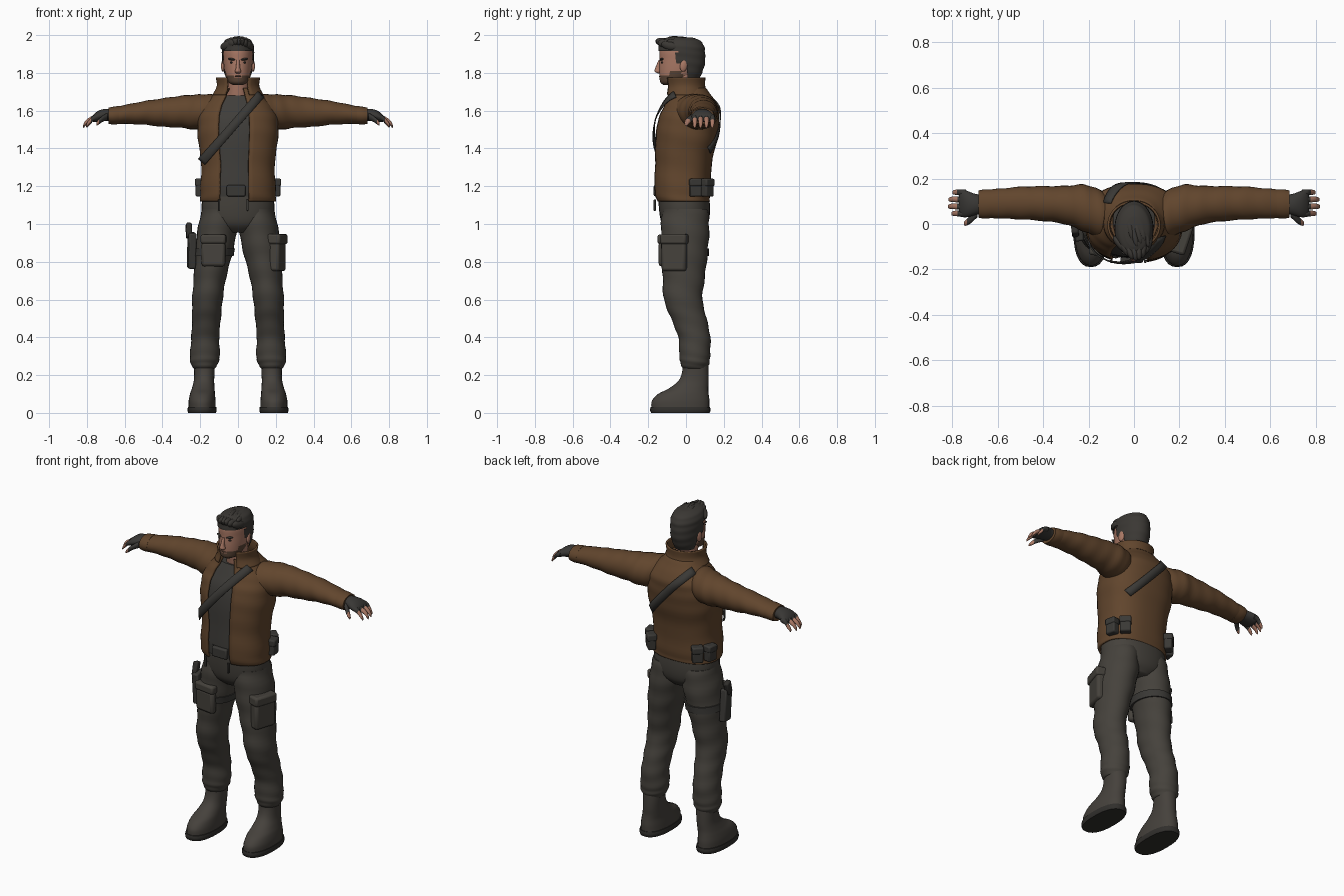
import bpy
import bmesh
from math import sin, cos, radians, pi
from mathutils import Matrix, Euler, Vector

start_cube = bpy.data.objects.get("Cube")
if start_cube:
    bpy.data.objects.remove(start_cube, do_unlink=True)


def colour(name, red, green, blue):
    mat = bpy.data.materials.new(name)
    mat.use_nodes = True
    mat.diffuse_color = (red, green, blue, 1)
    mat.node_tree.nodes["Principled BSDF"].inputs["Base Color"].default_value = (red, green, blue, 1)
    return mat


jacket_brown = colour("jacket brown", .12, .06, .026)
trouser_grey = colour("trouser grey", .06, .054, .045)
shirt_grey = colour("shirt grey", .05, .047, .042)
gear_grey = colour("gear grey", .042, .04, .036)
boot_grey = colour("boot grey", .06, .053, .045)
sole_dark = colour("sole dark", .03, .028, .025)
glove_dark = colour("glove dark", .04, .038, .035)
skin = colour("skin", .4, .19, .13)
hair_dark = colour("hair dark", .043, .039, .034)
beard_brown = colour("beard brown", .1, .058, .036)


def finish(name, mesh_data, mats, mirror=False, shell=0, bevel=0, rule=None, keep=None):
    """Turn a bmesh into a smooth object with materials and modifiers."""
    if keep:
        cut = [f for f in mesh_data.faces if not keep(f.calc_center_median())]
        bmesh.ops.delete(mesh_data, geom=cut, context='FACES')
    if rule:
        for face in mesh_data.faces:
            face.material_index = int(rule(face.calc_center_median()))
    mesh = bpy.data.meshes.new(name)
    mesh_data.to_mesh(mesh)
    mesh_data.free()
    obj = bpy.data.objects.new(name, mesh)
    bpy.context.collection.objects.link(obj)
    for mat in mats:
        mesh.materials.append(mat)
    bpy.ops.object.select_all(action='DESELECT')
    obj.select_set(True)
    bpy.context.view_layer.objects.active = obj
    bpy.ops.object.shade_smooth_by_angle(angle=radians(50))
    if bevel:
        mod = obj.modifiers.new("rounded edges", 'BEVEL')
        mod.width, mod.segments = bevel, 2
    if shell:
        mod = obj.modifiers.new("thickness", 'SOLIDIFY')
        mod.thickness, mod.offset = shell, -1
    if mirror:
        obj.modifiers.new("other side", 'MIRROR')
    return obj


def dense(rings, steps=5):
    """Smoothly interpolate between the given cross-sections."""
    out, last = [], len(rings) - 1
    for i in range(last):
        quad = rings[max(i - 1, 0)], rings[i], rings[i + 1], rings[min(i + 2, last)]
        for k in range(steps):
            t = k / steps
            out.append(tuple(.5 * (2 * b + (c - a) * t + (2 * a - 5 * b + 4 * c - d) * t ** 2
                                   + (3 * b - 3 * c + d - a) * t ** 3) for a, b, c, d in zip(*quad)))
    return out + [rings[last]]


def power_of(value, power):
    return (1 if value >= 0 else -1) * abs(value) ** (2 / power)


def loft(name, rings, *mats, axis='z', sides=28, power=2, gap=None, fold=0, **options):
    """Skin rings of (x, y, z, radius, radius); gap leaves the front open."""
    bm = bmesh.new()
    if gap:
        begin, end = radians(gap[0] - 90), radians(270 - gap[1])
        angles = [begin + (end - begin) * k / sides for k in range(sides + 1)]
    else:
        angles = [2 * pi * k / sides for k in range(sides)]
    rows = []
    for i, (x, y, z, ra, rb) in enumerate(dense(rings)):
        row = []
        for ang in angles:
            swell = 1 + fold * sin(1.3 * i + 2 * sin(ang))
            a = ra * swell * power_of(cos(ang), power)
            b = rb * swell * power_of(sin(ang), power)
            row.append(bm.verts.new((x + a, y + b, z) if axis == 'z' else (x, y + a, z + b)))
        rows.append(row)
    count = len(angles)
    for low, high in zip(rows, rows[1:]):
        for k in range(count - 1 if gap else count):
            n = (k + 1) % count
            bm.faces.new((low[k], low[n], high[n], high[k]))
    if not gap:
        bm.faces.new(rows[0][::-1])
        bm.faces.new(rows[-1])
    return finish(name, bm, mats, **options)


def blob(name, loc, size, mat, rot=(0, 0, 0), **options):
    bm = bmesh.new()
    place = Matrix.LocRotScale(Vector(loc), Euler(rot), Vector(size))
    bmesh.ops.create_uvsphere(bm, u_segments=16, v_segments=10, radius=1, matrix=place)
    return finish(name, bm, [mat], **options)


def box(name, loc, size, mat, turn=0, lean=0, bevel=.008, **options):
    bm = bmesh.new()
    place = Matrix.LocRotScale(Vector(loc), Euler((lean, 0, radians(turn))), Vector(size))
    bmesh.ops.create_cube(bm, size=1, matrix=place)
    return finish(name, bm, [mat], bevel=bevel, **options)


# Jacket body, open at the front, with the shirt inside it
torso = [(0, -.015, 1.12, .2, .14), (0, -.02, 1.18, .2, .15), (0, -.015, 1.32, .195, .152),
         (0, 0, 1.45, .212, .165), (0, .012, 1.55, .212, .163), (0, .025, 1.62, .188, .147),
         (0, .02, 1.68, .135, .115), (0, .01, 1.72, .1, .095)]
loft("jacket_body", torso, jacket_brown, power=2.4, gap=(13, 25), sides=48, fold=.008, shell=.012)
loft("shirt", [(x, y, z, a - .02, b - .02) for x, y, z, a, b in torso[:-1]], shirt_grey, power=2.4)
loft("collar", [(0, 0, 1.685, .135, .115), (0, -.003, 1.73, .113, .105), (0, -.005, 1.775, .118, .108)],
     jacket_brown, gap=(28, 30), shell=.01)
for side in (-1, 1):
    box("zip_pull", (side * .075 - .025, -.165, 1.1), (.012, .012, .06), gear_grey, bevel=.003)

# Sleeves and cuffs
loft("sleeves", [(.1, .03, 1.6, .09, .08), (.15, .045, 1.595, .105, .092), (.22, .07, 1.592, .104, .093),
                 (.3, .083, 1.594, .085, .085), (.4, .09, 1.59, .077, .075), (.5, .092, 1.588, .072, .062),
                 (.6, .09, 1.58, .065, .05), (.675, .088, 1.573, .06, .043)],
     jacket_brown, axis='x', fold=.02, mirror=True)
loft("cuffs", [(.63, .089, 1.577, .063, .048), (.66, .088, 1.574, .064, .047), (.685, .088, 1.573, .06, .043)],
     jacket_brown, axis='x', mirror=True)

# Half-finger gloves with bare fingertips
loft("glove_palms", [(.66, .088, 1.575, .04, .03), (.7, .086, 1.578, .047, .032), (.735, .088, 1.572, .058, .029),
                     (.76, .092, 1.562, .06, .022), (.772, .093, 1.556, .045, .012)],
     glove_dark, axis='x', mirror=True)
for number, reach in enumerate((.785, .8, .797, .78)):
    y = .046 + .031 * number
    loft("finger", [(.74, y, 1.567, .014, .015), (.765, y, 1.56, .014, .015),
                    (reach, y + .001, 1.542, .012, .013), (reach + .016, y, 1.523, .009, .01),
                    (reach + .02, y, 1.514, .004, .005)],
         glove_dark, skin, axis='x', sides=12, mirror=True, rule=lambda c: c.x > .779)
loft("thumbs", [(.69, .05, 1.57, .02, .02), (.718, .022, 1.556, .018, .016), (.738, .007, 1.54, .014, .014),
                (.75, .001, 1.528, .008, .008)], glove_dark, skin, axis='x', sides=12, mirror=True,
     rule=lambda c: c.x > .735)

# Trousers
loft("trouser_hips", [(0, 0, .955, .07, .085), (0, -.005, 1, .165, .122), (0, -.008, 1.08, .192, .135),
                      (0, -.015, 1.2, .182, .133)], trouser_grey, power=2.3)
loft("trouser_legs", [(.178, .048, .235, .056, .066), (.178, .047, .265, .074, .077), (.175, .046, .31, .079, .082),
                      (.173, .044, .4, .074, .085), (.167, .015, .5, .076, .094), (.162, -.015, .6, .081, .102),
                      (.148, -.012, .72, .086, .112), (.128, -.007, .85, .1, .122),
                      (.108, -.005, .98, .104, .128), (.1, -.005, 1.08, .09, .12)],
     trouser_grey, fold=.022, mirror=True)

# Boots
loft("boot_soles", [(.19, -.03, 0, .074, .155), (.19, -.03, .015, .077, .16), (.19, -.03, .032, .075, .157)],
     sole_dark, power=2.4, mirror=True)
loft("boots", [(.19, -.03, .03, .072, .154), (.19, -.028, .065, .071, .152), (.188, -.014, .1, .066, .134),
               (.184, .014, .13, .06, .104), (.18, .04, .17, .054, .08), (.178, .05, .22, .054, .07),
               (.178, .05, .28, .056, .068)], boot_grey, power=2.2, mirror=True)

# Neck and head with a beard along the jaw
loft("neck", [(0, .01, 1.64, .07, .07), (0, -.005, 1.7, .06, .065), (0, -.015, 1.8, .06, .068)], skin)


def bearded(c):
    mouth = abs(c.x) < .024 and c.z > 1.772 and c.y < -.1
    jaw = c.z < 1.786 or (-.085 < c.y < -.02 and c.z < 1.815)
    return jaw and not mouth


loft("head", [(0, -.088, 1.735, .026, .03), (0, -.076, 1.75, .05, .06), (0, -.05, 1.78, .065, .09),
              (0, -.034, 1.82, .073, .108), (0, -.026, 1.87, .077, .114), (0, -.025, 1.92, .077, .114),
              (0, -.025, 1.96, .06, .092), (0, -.025, 1.98, .03, .05)],
     skin, beard_brown, sides=40, rule=bearded)
loft("nose", [(0, -.144, 1.798, .01, .008), (0, -.149, 1.808, .017, .017), (0, -.147, 1.828, .011, .015),
              (0, -.137, 1.868, .008, .008)], skin, sides=12)
blob("lips", (0, -.137, 1.782), (.02, .006, .004), beard_brown)
blob("eyes", (.032, -.127, 1.855), (.012, .006, .005), hair_dark, mirror=True)
blob("eyebrows", (.033, -.129, 1.872), (.022, .009, .006), hair_dark, rot=(0, -.12, .25), mirror=True)
blob("ears", (.079, -.012, 1.838), (.01, .02, .032), skin, rot=(-.15, 0, .2), mirror=True)


# Hair with a swept-up fringe
def hairline(c):
    return c.z > 1.918 or (c.y > -.05 and c.z > 1.855) or (c.y > .005 and c.z > 1.765)


loft("hair", [(0, 0, 1.76, .058, .066), (0, -.008, 1.8, .074, .093), (0, -.015, 1.85, .082, .115),
              (0, -.02, 1.9, .085, .121), (0, -.025, 1.94, .084, .121), (0, -.03, 1.972, .069, .104),
              (0, -.035, 1.988, .038, .065)], hair_dark, sides=40, fold=.012, keep=hairline)
for number in range(7):
    across = (number - 3) / 3
    blob("fringe_lock", (.062 * across, -.118 + .03 * across ** 2, 1.962 - .018 * across ** 2),
         (.017, .046, .023), hair_dark, rot=(-.25 + .1 * (number % 2), 0, -.5 * across + .2))
    blob("crown_lock", (.05 * across, -.045 + .012 * (number % 3), 1.976 - .014 * across ** 2),
         (.016, .06, .018), hair_dark, rot=(-.1, 0, .25))


# Shoulder strap, laid over the torso surface
def on_torso(x, z, facing):
    rings = dense(torso)
    for low, high in zip(rings, rings[1:]):
        if low[2] <= z <= high[2]:
            t = (z - low[2]) / (high[2] - low[2])
            _, y, _, a, b = (p + (q - p) * t for p, q in zip(low, high))
            inside = min(abs(x) / (a + .01), .99)
            return Vector((x, y + facing * (b + .009) * (1 - inside ** 2.4) ** (1 / 2.4), z))


def strap(name, begin, end, facing, half_width=.023, steps=30):
    bm = bmesh.new()
    begin, end = Vector(begin), Vector(end)
    across = (end - begin).orthogonal().normalized() * half_width
    rows = []
    for k in range(steps + 1):
        mid = begin.lerp(end, k / steps)
        rows.append([bm.verts.new(on_torso(*(mid + across * s), facing)) for s in (-1, 0, 1)])
    for p, q in zip(rows, rows[1:]):
        for k in range(2):
            bm.faces.new((p[k], p[k + 1], q[k + 1], q[k]))
    finish(name, bm, [gear_grey], shell=.006)


strap("strap_front", (-.19, 1.33), (.12, 1.685), -1)
strap("strap_back", (.15, 1.39), (-.12, 1.685), 1)

# Belt, buckle and belt pouches
loft("belt", [(0, -.015, 1.145, .187, .137), (0, -.015, 1.175, .187, .138), (0, -.015, 1.205, .186, .137)],
     gear_grey, power=2.3)
box("belt_buckle", (-.01, -.158, 1.176), (.1, .026, .06), gear_grey)
for x, y, turn in ((.198, .05, 10), (.155, .112, 48)):
    box("belt_pouches", (x, y, 1.19), (.045, .062, .09), gear_grey, turn, mirror=True)
    box("pouch_flaps", (x, y, 1.22), (.053, .066, .04), gear_grey, turn, mirror=True)

# Cargo pockets, thigh holster and its band
box("left_cargo_pocket", (.208, -.06, .83), (.06, .135, .16), trouser_grey, -18, bevel=.015)
box("left_pocket_flap", (.208, -.06, .92), (.075, .145, .055), trouser_grey, -18, bevel=.012)
box("right_cargo_pocket", (-.13, -.118, .84), (.125, .04, .13), trouser_grey, -8, bevel=.015)
box("right_pocket_flap", (-.13, -.12, .92), (.135, .048, .05), trouser_grey, -8, bevel=.012)
box("holster", (-.245, -.03, .86), (.04, .075, .19), gear_grey, 8, lean=.1)
box("holster_grip", (-.26, -.03, .965), (.03, .045, .08), sole_dark, 8, lean=-.3)
loft("holster_band", [(-.13, -.007, .83, .107, .128), (-.127, -.007, .85, .107, .129),
                      (-.124, -.007, .87, .108, .13)], gear_grey)
